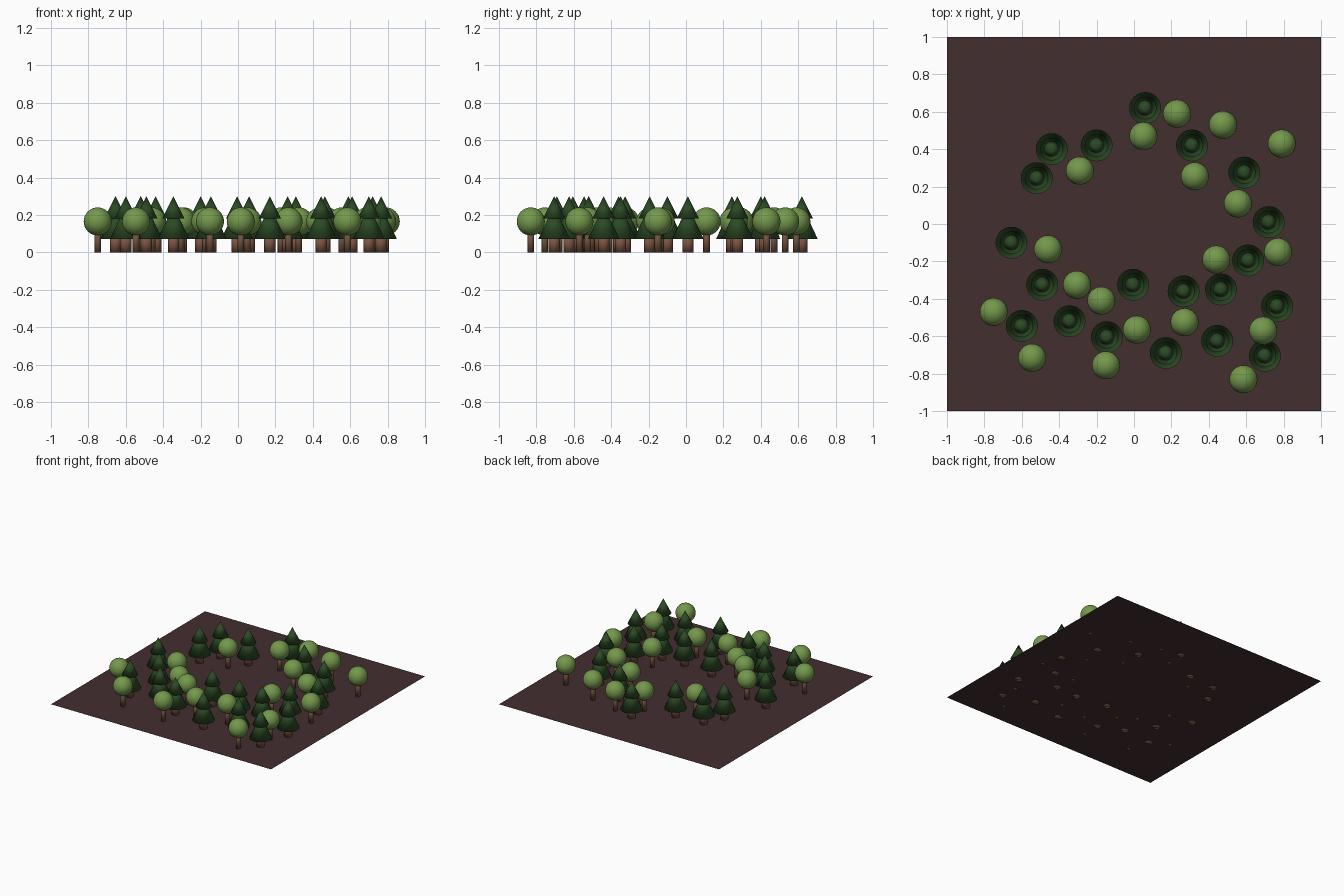
import bpy
import bmesh
import math
from mathutils import Matrix

if "Cube" in bpy.data.objects:
    bpy.data.objects.remove(bpy.data.objects["Cube"])


def material(name, rgb):
    """Flat colour given as 0-255 display values, stored as linear."""
    m = bpy.data.materials.new(name)
    lin = [((c / 255 + 0.055) / 1.055) ** 2.4 if c > 10 else c / 3294 for c in rgb]
    m.diffuse_color = (*lin, 1)
    m.use_nodes = True
    m.node_tree.nodes["Principled BSDF"].inputs["Base Color"].default_value = m.diffuse_color
    return m


SOIL = material("dark soil", (68, 46, 47))
PINE = material("pine green", (44, 74, 37))
LEAF = material("leaf green", (116, 152, 76))
BARK = material("red brown bark", (122, 84, 66))
TWIG = material("brown bark", (112, 82, 62))


def finish(name, bm, mat, smooth=False):
    mesh = bpy.data.meshes.new(name)
    for f in bm.faces:
        f.smooth = smooth
    bm.to_mesh(mesh)
    bm.free()
    mesh.materials.append(mat)
    return mesh


def cone(name, r1, r2, z1, z2, mat, smooth=True):
    bm = bmesh.new()
    bmesh.ops.create_cone(bm, cap_ends=True, segments=32, radius1=r1, radius2=r2,
                          depth=z2 - z1,
                          matrix=Matrix.Translation((0, 0, (z1 + z2) / 2)))
    return finish(name, bm, mat, smooth)


def ball(name, r, z, mat):
    bm = bmesh.new()
    bmesh.ops.create_uvsphere(bm, u_segments=32, v_segments=16, radius=r,
                              matrix=Matrix.Translation((0, 0, z)))
    return finish(name, bm, mat, True)


def place(mesh, x, y):
    ob = bpy.data.objects.new(mesh.name, mesh)
    ob.location = (x, y, 0)
    bpy.context.collection.objects.link(ob)


# Ground sheet, just above the trunk undersides
bm = bmesh.new()
bmesh.ops.create_grid(bm, x_segments=1, y_segments=1, size=1)
bmesh.ops.translate(bm, verts=bm.verts, vec=(0, 0, 0.001))
place(finish("ground", bm, SOIL), 0, 0)

# Shared tree parts
pine_parts = [
    cone("pine_trunk", 0.03, 0.03, 0, 0.09, BARK),
    cone("pine_lower_boughs", 0.085, 0, 0.07, 0.25, PINE),
    cone("pine_upper_boughs", 0.06, 0, 0.18, 0.30, PINE),
]
round_parts = [
    cone("round_tree_trunk", 0.018, 0.018, 0, 0.12, TWIG),
    ball("round_tree_crown", 0.075, 0.165, LEAF),
]

pines = [
    (0.06, 0.62), (-0.44, 0.40), (-0.20, 0.42), (0.31, 0.42), (-0.52, 0.245),
    (0.59, 0.275), (0.72, 0.01), (-0.655, -0.10), (0.61, -0.195), (-0.49, -0.325),
    (-0.005, -0.325), (0.265, -0.36), (0.465, -0.35), (0.765, -0.44), (-0.345, -0.52),
    (-0.60, -0.545), (-0.145, -0.605), (0.17, -0.69), (0.445, -0.625), (0.70, -0.705),
]
round_trees = [
    (0.23, 0.59), (0.05, 0.47), (0.475, 0.53), (0.79, 0.43), (-0.29, 0.285),
    (0.325, 0.255), (0.555, 0.11), (-0.46, -0.135), (0.44, -0.19), (0.77, -0.15),
    (-0.305, -0.325), (-0.175, -0.41), (-0.75, -0.47), (0.015, -0.565), (0.27, -0.525),
    (0.69, -0.57), (-0.545, -0.715), (-0.15, -0.755), (0.585, -0.83),
]

# Plant both kinds of tree
for spots, parts in ((pines, pine_parts), (round_trees, round_parts)):
    for x, y in spots:
        for mesh in parts:
            place(mesh, x, y)
